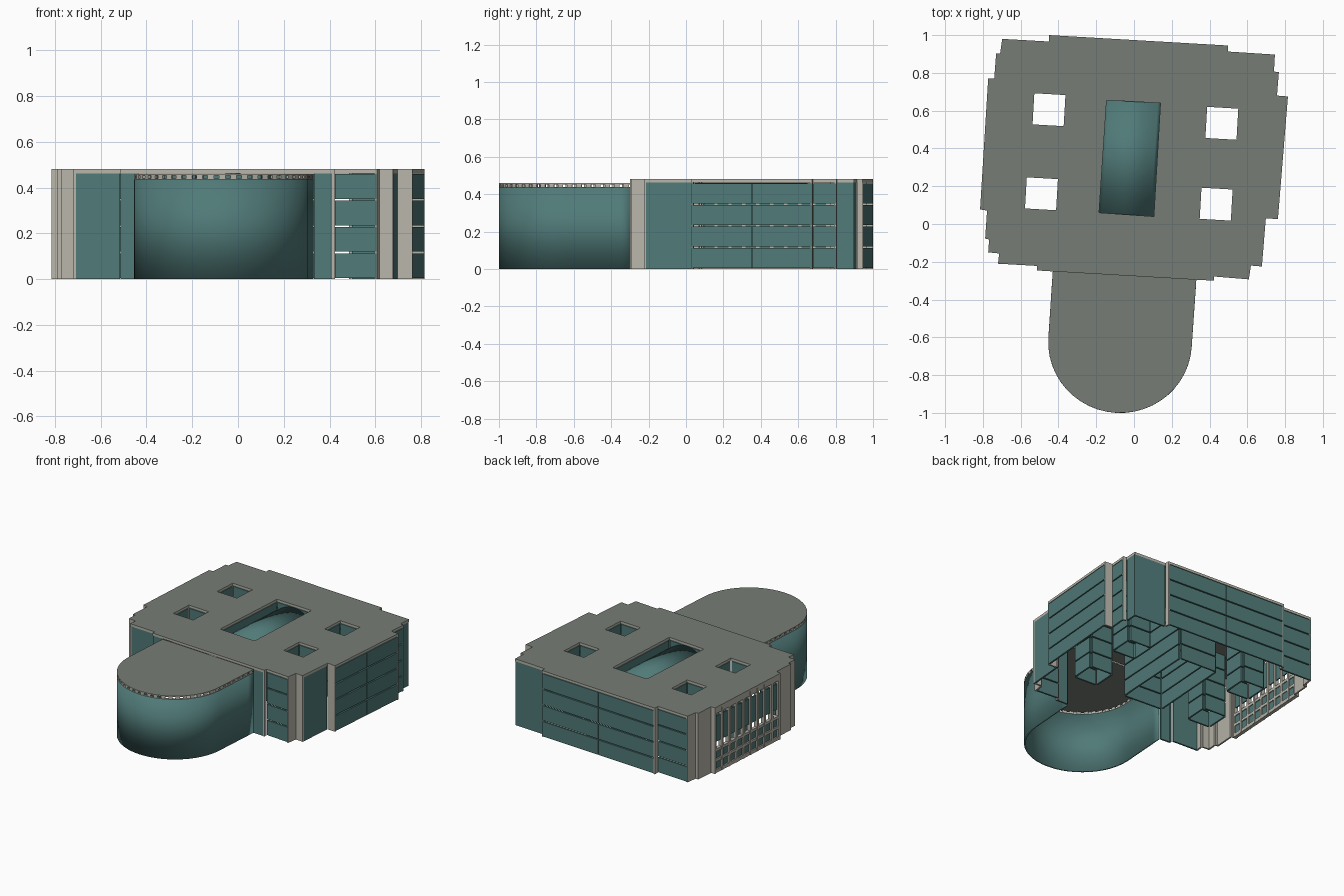
import bpy, bmesh, math
from mathutils import Vector

cube = bpy.data.objects.get("Cube")
if cube:
    bpy.data.objects.remove(cube)


def material(name, rgb):
    m = bpy.data.materials.new(name)
    m.use_nodes = True
    m.diffuse_color = (*rgb, 1)
    m.node_tree.nodes["Principled BSDF"].inputs["Base Color"].default_value = (*rgb, 1)
    return m


TEAL = material("teal_panel", (0.08, 0.195, 0.188))
CREAM = material("cream_stone", (0.48, 0.465, 0.40))
GREY = material("grey_roof", (0.18, 0.204, 0.18))

TILT = math.radians(-3.3)
U = Vector((math.cos(TILT), math.sin(TILT)))
V = Vector((-U.y, U.x))
EAVE, TOP, THICK = 0.462, 0.48, 0.012


def add_object(name, mesh, *mats):
    mesh.materials.clear()
    for m in mats:
        mesh.materials.append(m)
    ob = bpy.data.objects.new(name, mesh)
    bpy.context.collection.objects.link(ob)
    return ob


def finish(name, bm, mat):
    bmesh.ops.recalc_face_normals(bm, faces=bm.faces)
    mesh = bpy.data.meshes.new(name)
    bm.to_mesh(mesh)
    bm.free()
    return add_object(name, mesh, mat)


def plate(bm, a, b, t, z, d=(0, THICK)):
    """Box along a-b between fractions t, heights z and inward depths d."""
    along = b - a
    inward = Vector((along.y, -along.x)).normalized()
    ring = [a + along * t[i] + inward * d[j] for i, j in ((0, 0), (1, 0), (1, 1), (0, 1))]
    low, high = ([bm.verts.new((*p, h)) for p in ring] for h in z)
    bm.faces.new(low)
    bm.faces.new(high)
    for i in range(4):
        j = (i + 1) % 4
        bm.faces.new((low[i], low[j], high[j], high[i]))


def striped(bm, a, b):
    """Four storeys of panels with thin open joints."""
    length = (b - a).length
    gap = 0.003 / length
    spans = [(gap, 0.5 - gap / 2), (0.5 + gap / 2, 1 - gap)] if length > 0.62 else [(gap, 1 - gap)]
    for t in spans:
        for k in range(4):
            z = k * 0.1155
            plate(bm, a, b, t, (z + 0.004, z + 0.1115))


def ribbon(name, rows, mat, closed=False):
    """Smooth sheet through rows of points, given thickness."""
    bm = bmesh.new()
    grid = [[bm.verts.new(p) for p in row] for row in rows]
    for r, s in zip(grid, grid[1:]):
        bm.faces.new((r[0], s[0], s[1], r[1]))
    ob = finish(name, bm, mat)
    mod = ob.modifiers.new("thickness", 'SOLIDIFY')
    mod.thickness = THICK
    mod.offset = 0
    bpy.ops.object.select_all(action='DESELECT')
    ob.select_set(True)
    bpy.context.view_layer.objects.active = ob
    bpy.ops.object.shade_smooth_by_angle()


def slab(name, loops, z0, z1):
    """Flat roof from an outline and holes: grey faces, cream edge."""
    cu = bpy.data.curves.new(name, 'CURVE')
    cu.dimensions = '2D'
    cu.fill_mode = 'BOTH'
    cu.extrude = (z1 - z0) / 2
    for loop in loops:
        sp = cu.splines.new('POLY')
        sp.points.add(len(loop) - 1)
        for p, q in zip(sp.points, loop):
            p.co = (q[0], q[1], 0, 1)
        sp.use_cyclic_u = True
    helper = bpy.data.objects.new(name + "_outline", cu)
    bpy.context.collection.objects.link(helper)
    deps = bpy.context.evaluated_depsgraph_get()
    mesh = bpy.data.meshes.new_from_object(helper.evaluated_get(deps))
    bpy.data.objects.remove(helper)
    ob = add_object(name, mesh, GREY, CREAM)
    ob.location.z = (z0 + z1) / 2
    for f in mesh.polygons:
        f.use_smooth = False
        f.material_index = 0 if abs(f.normal.z) > 0.5 else 1


# Plan outline, clockwise; one letter per edge:
# s striped, p plain, c cream pier, g window grid, o open
OUTLINE = [Vector(p) for p in (
    (-.45, 1), (.497, .945), (.497, .913), (.746, .897), (.741, .807), (.767, .804),
    (.757, .68), (.815, .675), (.762, .026), (.698, .03), (.677, -.225), (.619, -.22),
    (.608, -.293), (.423, -.278), (.423, -.3), (.33, -.295), (-.43, -.251),
    (-.513, -.246), (-.513, -.222), (-.72, -.21), (-.714, -.156), (-.772, -.15),
    (-.767, -.082), (-.788, -.077), (-.778, .071), (-.815, .077), (-.772, .77),
    (-.74, .77), (-.73, .902), (-.709, .902), (-.698, .98), (-.45, .966))]
STYLES = "scppcscscpccscpopppccccccgccccsc"

parts = {k: bmesh.new() for k in ("plain", "striped", "pier", "frame", "infill")}

for i, style in enumerate(STYLES):
    a, b = OUTLINE[i], OUTLINE[(i + 1) % len(OUTLINE)]
    if style == "s":
        striped(parts["striped"], a, b)
    elif style == "p":
        inset = 0.003 / (b - a).length
        plate(parts["plain"], a, b, (inset, 1 - inset), (0, EAVE))
    elif style == "c":
        plate(parts["pier"], a, b, (0, 1), (0, EAVE))
    elif style == "g":
        # Window grid: two low rows, an open strip, then tall panels
        frame, infill = parts["frame"], parts["infill"]
        bays = 9
        for k in range(bays + 1):
            t = 0.015 + 0.97 * k / bays
            plate(frame, a, b, (t - 0.013, t + 0.013), (0, EAVE), (0.002, 0.03))
        for z in ((0, 0.025), (0.08, 0.1), (0.155, 0.175), (0.43, EAVE)):
            plate(frame, a, b, (0.003, 0.997), z, (0.004, 0.028))
        plate(infill, a, b, (0.003, 0.997), (0.01, 0.165), (0.014, 0.022))
        plate(infill, a, b, (0.003, 0.997), (0.22, 0.405), (0.014, 0.022))

# Light wells and the central atrium, listed anticlockwise
wells = []
for c in ((-.45, .605), (.465, .533), (-.49, .16), (.435, .105)):
    wells.append([Vector(c) + (U * x + V * y) * 0.0825
                  for x, y in ((-1, -1), (1, -1), (1, 1), (-1, 1))])
atrium = [Vector(p) for p in ((-.185, .06), (.105, .04), (.14, .64), (-.145, .655))]
well_walls = bmesh.new()
for quad in wells + [atrium]:
    for i in range(4):
        striped(well_walls, quad[i], quad[(i + 1) % 4])

for key, name, mat in (("plain", "plain_walls", TEAL), ("striped", "striped_walls", TEAL),
                       ("pier", "corner_piers", CREAM), ("frame", "window_grid_frame", CREAM),
                       ("infill", "window_grid_panels", TEAL)):
    finish(name, parts[key], mat)
finish("light_well_walls", well_walls, TEAL)
slab("main_roof", [OUTLINE] + wells + [atrium], EAVE, TOP)

# Barrel vault under the atrium opening
rows = []
for k in range(17):
    t = k / 16
    z = 0.395 + 0.06 * math.sin(math.pi * t)
    rows.append([(*atrium[0].lerp(atrium[1], t), z), (*atrium[3].lerp(atrium[2], t), z)])
ribbon("atrium_vault", rows, TEAL)

# Rounded front hall
centre = Vector((-.074, -.627))
arc = [centre + U * 0.38 * math.cos(s) - V * 0.373 * math.sin(s)
       for s in (math.pi * k / 24 for k in range(25))]
right, left = OUTLINE[15], OUTLINE[16]
path = ([right.lerp(arc[0], k / 7) for k in range(7)] + arc
        + [arc[-1].lerp(left, k / 7) for k in range(1, 8)])
wall_path = [centre + (p - centre) * 0.985 for p in path]
wall_path[0], wall_path[-1] = path[0] - U * 0.006, path[-1] + U * 0.006
ribbon("front_hall_wall", [[(*p, 0), (*p, 0.436)] for p in wall_path], TEAL)
slab("front_hall_roof", [path], 0.452, 0.46)

# Clerestory blocks with open gaps between them
blocks = bmesh.new()
for a, b in zip(path, path[1:]):
    plate(blocks, a, b, (0.2, 0.75), (0.434, 0.453))
    plate(blocks, a, b, (0, 1), (0.434, 0.439))
finish("front_hall_clerestory", blocks, CREAM)
